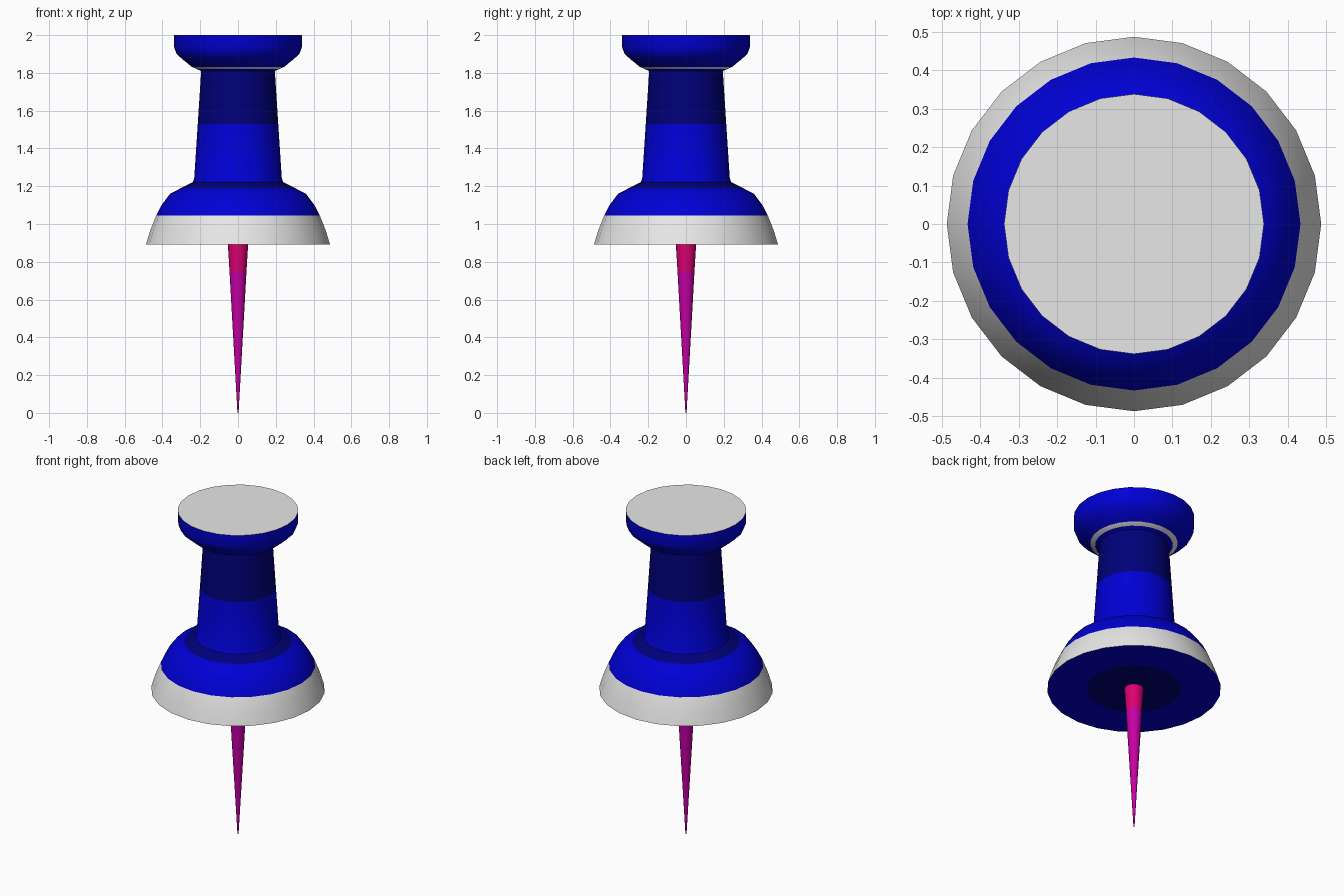
import bpy
import bmesh
import math

cube = bpy.data.objects.get("Cube")
if cube:
    bpy.data.objects.remove(cube, do_unlink=True)

SIDES = 24


def make_material(name, rgb):
    mat = bpy.data.materials.new(name)
    mat.use_nodes = True
    colour = (*rgb, 1.0)
    mat.diffuse_color = colour
    mat.node_tree.nodes["Principled BSDF"].inputs["Base Color"].default_value = colour
    return mat


blue = make_material("blue plastic", (0, 0, 0.66))
navy = make_material("navy plastic", (0, 0, 0.19))
white = make_material("white plastic", (0.8, 0.8, 0.8))
pink = make_material("pink metal", (0.72, 0, 0.17))
magenta = make_material("magenta metal", (0.57, 0, 0.37))


def lathe(name, start, steps):
    """Turn a profile about z; each step is (radius, height, material)."""
    bm = bmesh.new()
    mats = []

    def ring(radius, z):
        if radius == 0:
            return [bm.verts.new((0, 0, z))] * SIDES
        angles = [math.tau * i / SIDES for i in range(SIDES)]
        return [bm.verts.new((radius * math.cos(a), radius * math.sin(a), z)) for a in angles]

    lower = ring(*start)
    for radius, z, mat in steps:
        if mat not in mats:
            mats.append(mat)
        upper = ring(radius, z)
        for i in range(SIDES):
            j = (i + 1) % SIDES
            corners = dict.fromkeys((lower[i], lower[j], upper[j], upper[i]))
            face = bm.faces.new(list(corners))
            face.material_index = mats.index(mat)
        lower = upper
    bmesh.ops.recalc_face_normals(bm, faces=bm.faces)
    mesh = bpy.data.meshes.new(name)
    bm.to_mesh(mesh)
    bm.free()
    for mat in mats:
        mesh.materials.append(mat)
    obj = bpy.data.objects.new(name, mesh)
    bpy.context.collection.objects.link(obj)
    bpy.ops.object.select_all(action="DESELECT")
    obj.select_set(True)
    bpy.context.view_layer.objects.active = obj
    bpy.ops.object.shade_smooth_by_angle(angle=math.radians(35))
    return obj


# Flared base, tapered grip and round head in one turned body
lathe("pin_handle", (0, 0.892), [
    # base with a navy disc beneath and a navy collar
    (0.265, 0.892, navy),
    (0.487, 0.892, blue),
    (0.465, 0.965, white),
    (0.433, 1.045, white),
    (0.405, 1.1, blue),
    (0.36, 1.16, blue),
    (0.302, 1.19, blue),
    (0.24, 1.222, navy),
    # two-tone grip
    (0.232, 1.24, blue),
    (0.213, 1.53, blue),
    (0.195, 1.81, navy),
    # head with a white ring underneath
    (0.218, 1.82, blue),
    (0.245, 1.832, white),
    (0.296, 1.874, blue),
    (0.325, 1.9, blue),
    (0.338, 1.935, blue),
    (0.338, 2.0, blue),
    (0, 2.0, white),
])

# Tapered needle
lathe("needle", (0, 0), [
    (0.003, 0, magenta),
    (0.045, 0.75, magenta),
    (0.054, 0.9, pink),
])
